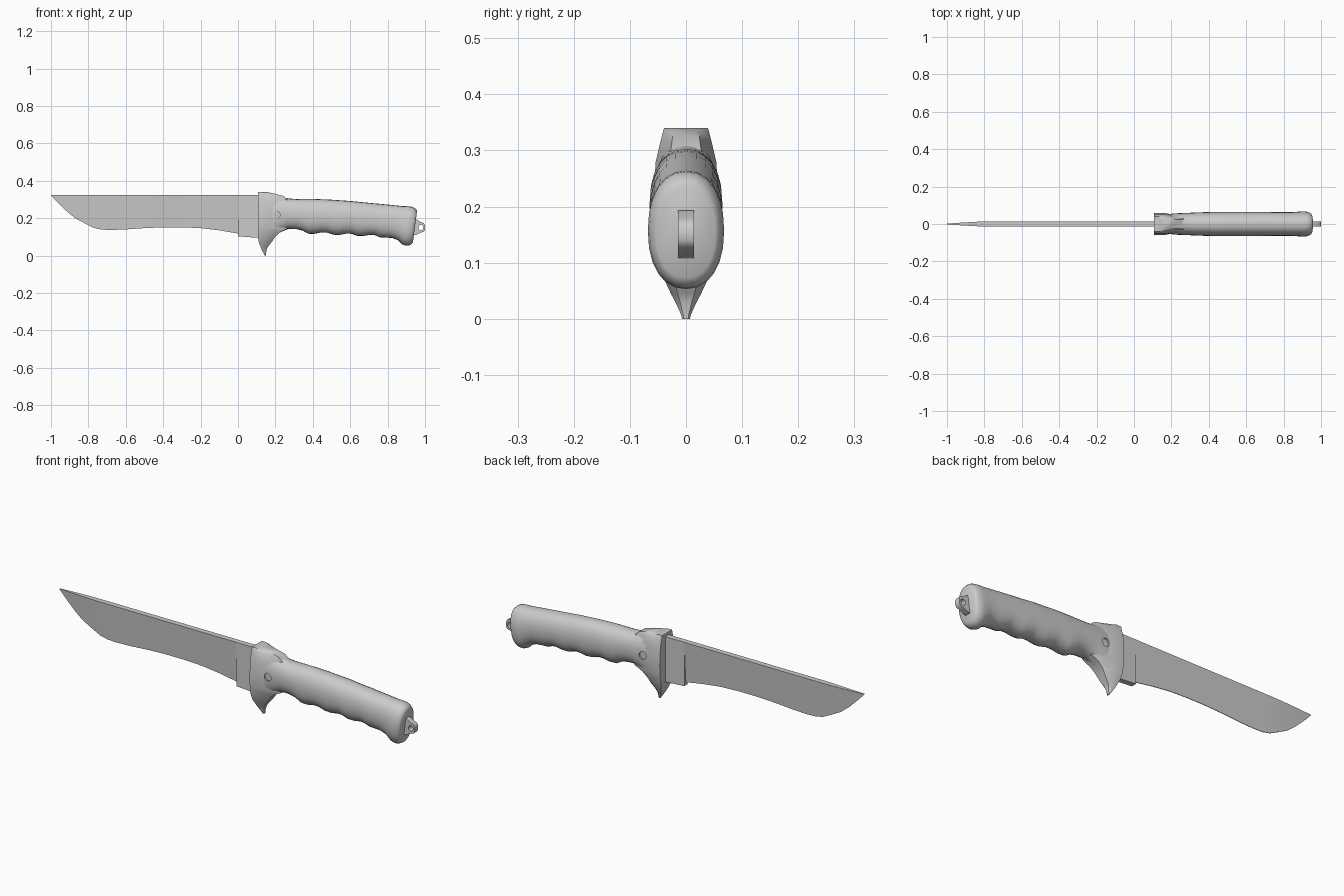
import bpy, bmesh, math
from mathutils import Matrix

if "Cube" in bpy.data.objects:
    bpy.data.objects.remove(bpy.data.objects["Cube"])


def interp(pts, x):
    for (x0, v0), (x1, v1) in zip(pts, pts[1:]):
        if x <= x1:
            return v0 + (v1 - v0) * max(0, (x - x0) / (x1 - x0))
    return pts[-1][1]


def finish(name, bm, angle=None):
    bmesh.ops.recalc_face_normals(bm, faces=bm.faces)
    me = bpy.data.meshes.new(name)
    bm.to_mesh(me)
    bm.free()
    ob = bpy.data.objects.new(name, me)
    bpy.context.collection.objects.link(ob)
    if angle:
        smooth(ob, angle)
    return ob


def smooth(ob, angle):
    bpy.ops.object.select_all(action='DESELECT')
    ob.select_set(True)
    bpy.context.view_layer.objects.active = ob
    bpy.ops.object.shade_smooth_by_angle(angle=math.radians(angle))


def loft(name, rings, angle=None):
    bm = bmesh.new()
    vr = [[bm.verts.new(p) for p in r] for r in rings]
    n = len(vr[0])
    for a, b in zip(vr, vr[1:]):
        for i in range(n):
            j = (i + 1) % n
            bm.faces.new((a[i], a[j], b[j], b[i]))
    bm.faces.new(vr[0])
    bm.faces.new(vr[-1])
    return finish(name, bm, angle)


# Blade: wedge section swept from the tip to the ricasso
edge = [(-1, .322), (-.955, .275), (-.91, .232), (-.87, .2), (-.82, .173), (-.77, .148),
        (-.73, .139), (-.68, .137), (-.6, .14), (-.5, .147), (-.4, .151), (-.3, .151),
        (-.2, .147), (-.1, .135), (0, .118)]
rings = []
for x, z in edge:
    t = interp([(-1, .002), (-.9, .009), (-.8, .014), (0, .014)], x)
    rings.append([(x, -t, .325), (x, t, .325), (x, .0015, z), (x, -.0015, z)])
loft("blade", rings, 20)
loft("ricasso", [[(x, -.014, .325), (x, .014, .325), (x, .014, z), (x, -.014, z)]
                 for x, z in ((0, .103), (.14, .093))])

# Guard: horizontal slices (z, front x, shoulder x, rear x, half width)
slices = [(.34, .106, .13, .15, .039), (.334, .106, .145, .185, .041),
          (.318, .106, .16, .245, .045), (.28, .106, .165, .29, .054),
          (.2, .106, .165, .28, .059), (.145, .106, .165, .265, .057),
          (.125, .106, .165, .225, .054), (.1, .106, .16, .198, .049),
          (.075, .11, .15, .182, .041), (.045, .121, .14, .158, .027),
          (.03, .127, .14, .152, .019), (.008, .139, .145, .15, .009), (0, .144, .147, .15, .007)]
guard = loft("guard", [[(a, -w, z), (b, -w, z), (c, -w * .55, z),
                        (c, w * .55, z), (b, w, z), (a, w, z)]
                       for z, a, b, c, w in slices], 35)

# Grip: oval sections with finger grooves underneath and a slanted pommel
bottom = [(.15, .085), (.19, .1), (.23, .127), (.27, .143), (.31, .142), (.345, .134),
          (.375, .117), (.405, .116), (.44, .123), (.475, .123), (.51, .112), (.54, .110),
          (.575, .117), (.605, .117), (.64, .105), (.67, .105), (.705, .111), (.735, .109),
          (.765, .098), (.8, .097), (.84, .094), (.875, .083), (.905, .06), (.925, .053),
          (.942, .055), (.953, .063), (.957, .073)]
top = [(.15, .326), (.2, .321), (.25, .309), (.29, .302), (.4, .303), (.5, .299), (.6, .292),
       (.7, .282), (.8, .273), (.875, .265), (.905, .264), (.925, .262), (.942, .256),
       (.953, .246), (.957, .238)]
width = [(.15, .052), (.22, .057), (.4, .064), (.6, .065), (.85, .063), (.905, .067),
         (.925, .068), (.942, .065), (.953, .059), (.957, .052)]
N = 24
rings = []
for x, zb in bottom:
    zt, w = interp(top, x), interp(width, x)
    slant = interp([(.72, 0), (.9, .13), (1, .13)], x)
    ring = []
    for i in range(N):
        a = 2 * math.pi * i / N
        c, s = math.cos(a), math.sin(a)
        y = w * math.copysign(abs(c) ** .9, c)
        z = (zt + zb) / 2 + (zt - zb) / 2 * math.copysign(abs(s) ** .9, s)
        ring.append((x - slant * (zt - z), y, z))
    rings.append(ring)
grip = loft("grip", rings, 40)

# Round recess on both sides of the grip
bm = bmesh.new()
for side in (-1, 1):
    bmesh.ops.create_cone(bm, cap_ends=True, segments=20, radius1=.02, radius2=.02, depth=.06,
                          matrix=Matrix.Translation((.205, side * .077, .218))
                          @ Matrix.Rotation(math.pi / 2, 4, 'X'))
cutter = finish("recess_cutter", bm)
cutter.hide_render = True
cutter.hide_viewport = True
for ob in (grip, guard):
    m = ob.modifiers.new("recess", 'BOOLEAN')
    m.operation, m.object, m.solver = 'DIFFERENCE', cutter, 'EXACT'
    ob.modifiers.move(len(ob.modifiers) - 1, 0)

# Lanyard eye: pierced plate standing out of the pommel
cu = bpy.data.curves.new("lanyard_eye", 'CURVE')
cu.dimensions, cu.fill_mode, cu.extrude = '2D', 'BOTH', .014
outer = [(.93, .195), (.955, .193), (.975, .18), (.993, .174), (1, .162), (1, .14),
         (.993, .128), (.975, .122), (.95, .11), (.925, .107)]
hole = [(.978 + .013 * math.cos(k * math.pi / 6), .15 + .015 * math.sin(k * math.pi / 6))
        for k in range(12)]
for pts in (outer, hole):
    sp = cu.splines.new('POLY')
    sp.points.add(len(pts) - 1)
    for p, (x, z) in zip(sp.points, pts):
        p.co = (x, z, 0, 1)
    sp.use_cyclic_u = True
eye = bpy.data.objects.new("lanyard_eye", cu)
eye.rotation_euler.x = math.pi / 2
bpy.context.collection.objects.link(eye)
